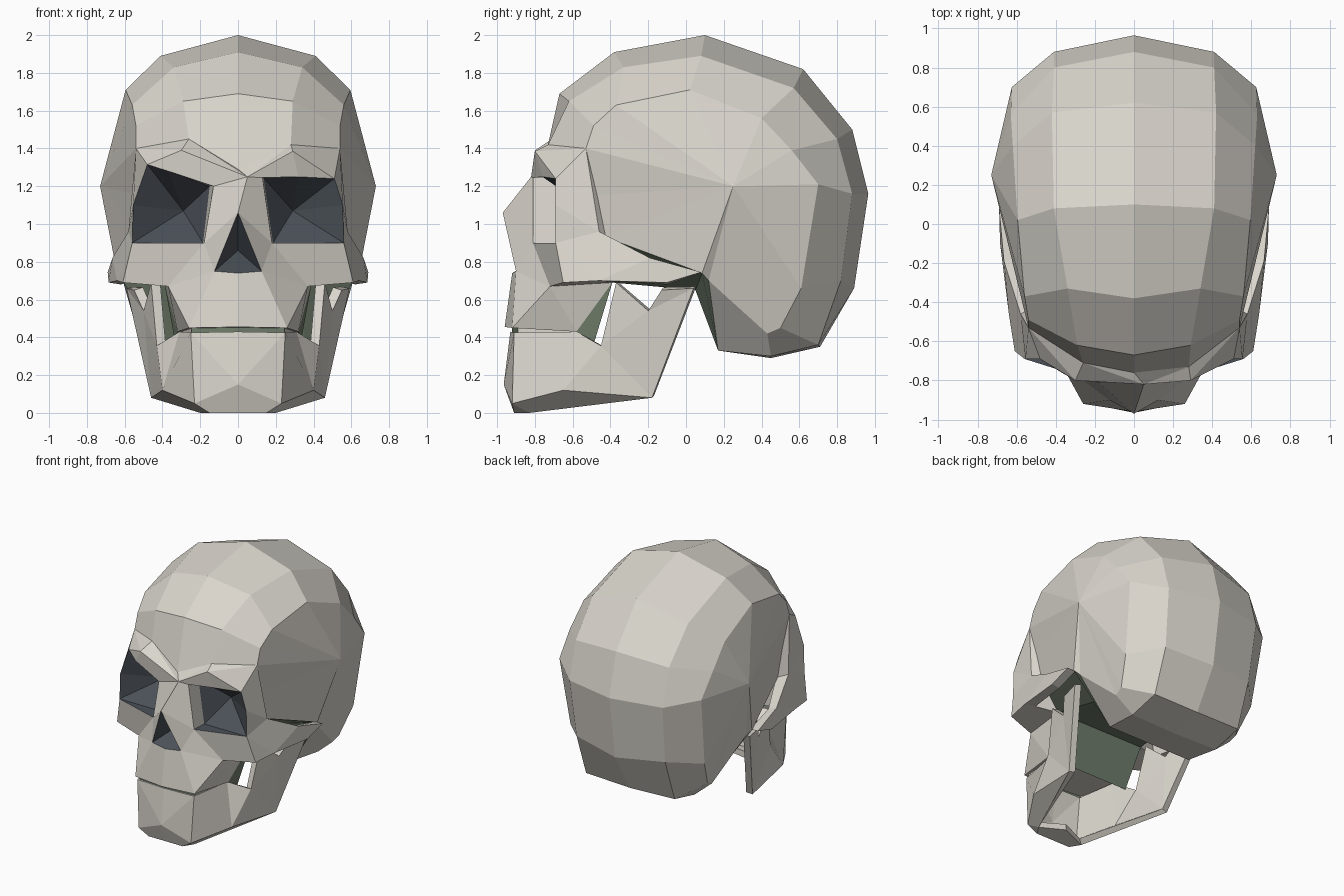
import bpy, bmesh
from mathutils import Vector

if "Cube" in bpy.data.objects:
    bpy.data.objects.remove(bpy.data.objects["Cube"])


def material(name, rgb):
    m = bpy.data.materials.new(name)
    m.diffuse_color = (*rgb, 1)
    m.use_nodes = True
    m.node_tree.nodes["Principled BSDF"].inputs["Base Color"].default_value = m.diffuse_color
    return m


BONE = material("bone", (0.70, 0.67, 0.61))
DARK = material("socket dark", (0.07, 0.082, 0.098))
GREEN = material("inner green", (0.165, 0.21, 0.15))


def two_sided(name, points, faces, mats, ref, inward=False, thickness=0, left={}):
    """Build both halves from the named points of the right half, with optional
    left-side changes. Faces are (keys, material index), oriented about ref."""
    bm = bmesh.new()
    for side in (1, -1):
        verts = {}
        for k, p in points.items():
            x, y, z = left.get(k, p) if side < 0 else p
            verts[k] = bm.verts.new((x if abs(x) < .06 else x * side, y, z))
        centre = Vector((ref[0] * side, ref[1], ref[2]))
        for keys, mat in faces:
            f = bm.faces.new([verts[k] for k in keys])
            f.material_index = mat
            f.normal_update()
            if ((f.calc_center_median() - centre).dot(f.normal) < 0) != inward:
                f.normal_flip()
    for v in [v for v in bm.verts if not v.link_faces]:
        bm.verts.remove(v)
    bmesh.ops.remove_doubles(bm, verts=bm.verts, dist=.001)
    me = bpy.data.meshes.new(name)
    bm.to_mesh(me)
    bm.free()
    for m in mats:
        me.materials.append(m)
    ob = bpy.data.objects.new(name, me)
    bpy.context.collection.objects.link(ob)
    if thickness:
        sol = ob.modifiers.new("thickness", "SOLIDIFY")
        sol.thickness = thickness
        sol.offset = -1
    return ob


# Cranium: three nested rings running round the side profile, closed by a side pole
middle = [(-.76, 1.29), (-.67, 1.69), (-.38, 1.91), (.10, 2.0), (.62, 1.82),
          (.88, 1.50), (.965, 1.16), (.89, .66), (.71, .35), (.45, .29),
          (.17, .33), (.05, .65), (-.39, .69), (-.35, 1.25)]
upper = [(.28, -.73, 1.42), (.29, -.62, 1.65), (.34, -.33, 1.83), (.41, .08, 1.89),
         (.42, .57, 1.72), (.41, .80, 1.45), (.41, .88, 1.16), (.39, .82, .70),
         (.39, .70, .36), (.39, .45, .30), (.37, .17, .33), (.30, .05, .65),
         (.39, -.39, .69), (.30, -.35, 1.28)]
outer = [(.54, -.53, 1.40), (.54, -.49, 1.52), (.56, -.37, 1.63), (.595, .02, 1.71),
         (.62, .40, 1.56), (.63, .56, 1.39), (.625, .70, 1.21), (.59, .61, .66),
         (.54, .50, .45), (.53, .43, .42), (.61, .12, .70), (.64, .085, .74),
         (.51, -.425, .93), (.52, -.47, 1.15)]
rings = [[(0, y, z) for y, z in middle], upper, outer]
n = len(middle)
pts = {(r, i): rings[r][i] for r in range(3) for i in range(n)}
pts["pole"] = (.73, .25, 1.20)
faces = []
for i in range(n):
    j = (i + 1) % n
    base = 1 if i in (10, 11) else 0          # front of the skull base is green
    for r in range(2):
        faces.append((((r, i), (r, j), (r + 1, j), (r + 1, i)), base))
    faces.append((((2, i), (2, j), "pole"), 0))
two_sided("cranium", pts, faces, [BONE, GREEN], (0.1, .1, 1.1),
          left={(1, 0): (.26, -.71, 1.45)})

# Landmarks of the face, one side
face = {
    "G": (.05, -.82, 1.25), "g": (0, -.76, 1.29), "B": (.29, -.80, 1.385),
    "U": (.28, -.73, 1.42), "T": (.54, -.53, 1.40), "t": (.50, -.45, 1.36),
    # eye socket rim
    "I": (.13, -.81, 1.245), "i": (.135, -.69, 1.245), "M": (.32, -.76, 1.25),
    "O": (.51, -.69, 1.24), "L": (.555, -.69, 1.10), "C": (.56, -.69, .90),
    "E": (.18, -.81, .90), "e": (.185, -.69, .90), "X": (.29, -.50, 1.07),
    # nose
    "N": (0, -.97, 1.06), "W": (.125, -.90, .75), "S": (0, -.92, .74), "Y": (0, -.72, .86),
    # cheek and arch
    "A": (.37, -.72, .67), "Z": (.61, -.65, .69), "V": (.64, -.46, .70),
    "v": (.56, -.44, .70), "F": (.58, -.46, .96), "f": (.50, -.42, .93),
    "H": (.665, -.19, .82), "h": (.60, -.18, .80), "Q": (.69, .08, .745),
    "q": (.62, .08, .74), "D": (.685, -.10, .69), "d": (.62, -.10, .68),
    # upper jaw
    "J": (.26, -.92, .45), "j": (0, -.96, .455), "K": (.32, -.58, .43),
    "k": (0, -.58, .44), "R": (.39, -.39, .69), "r": (0, -.39, .69),
    "P": (.33, -.49, .36), "p": (0, -.49, .36),
    # recessed bite line between the jaws
    "1": (0, -.92, .46), "2": (.245, -.89, .46), "3": (.30, -.57, .46),
    "4": (0, -.92, .38), "5": (.245, -.89, .38), "6": (.30, -.57, .38),
}
# The brow and socket rims differ a little on the left
face_left = {
    "B": (.30, -.80, 1.39), "U": (.26, -.71, 1.45), "I": (.13, -.81, 1.20),
    "i": (.15, -.69, 1.20), "M": (.37, -.76, 1.28), "O": (.48, -.69, 1.315),
}


def flat(words, mat=0):
    return [(w, mat) for w in words.split()]


two_sided("face", face, flat(
    "gUG UBG TBU GIMB BMO BOT "              # brow
    "GIEN NEW IEei IMi "                     # nose bones
    "ECZA EAW WAJ WJjS AJK AKR "             # cheek and upper jaw
    "TOLF LFC CFHV CVZ HQDV "                # outer cheek and arch
    "TtfF FfhH HhqQ VvdD DdqQ AZvR ZVv fvR jJKk 2365"),
    [BONE], (.2, -.35, .95), left=face_left)
two_sided("arch_inside", face, flat("fhdv hqd"), [BONE], (1.5, -.2, .75))

# Eye sockets and nose opening
two_sided("eye_sockets", face, flat("XiM XMO XOL XLC XCe Xei EeC"),
          [DARK], (.33, -1.2, 1.08), inward=True, left=face_left)
two_sided("nose_opening", face, flat("NWY WSY"), [DARK], (0, -1.5, .85), inward=True)

# Bite line and back of the upper jaw
two_sided("palate", face, flat("KPpk KRP RrpP 1254"), [GREEN], (0, -.6, .62))

# Lower jaw: outer sheet thickened inwards
jaw = {
    "a": (0, -.93, .43), "b": (.25, -.91, .425), "c": (.31, -.58, .43), "e": (.43, -.45, .355),
    "g": (0, -.965, .15), "l": (.23, -.92, .05), "s": (.15, -.91, 0), "z": (0, -.91, 0),
    "u": (.20, -.83, 0), "y": (0, -.76, .02), "v": (.40, -.65, .12), "w": (.46, -.18, .08),
    "p": (.46, -.37, .69), "n": (.50, -.20, .54), "k": (.55, -.13, .65), "x": (.59, .04, .66),
}
two_sided("lower_jaw", jaw, flat(
    "abg blg glsz bcvl cev epn enw evw nkx nxw lvwu lsu szyu"),
    [BONE], (0, -.45, .35), thickness=.05)
